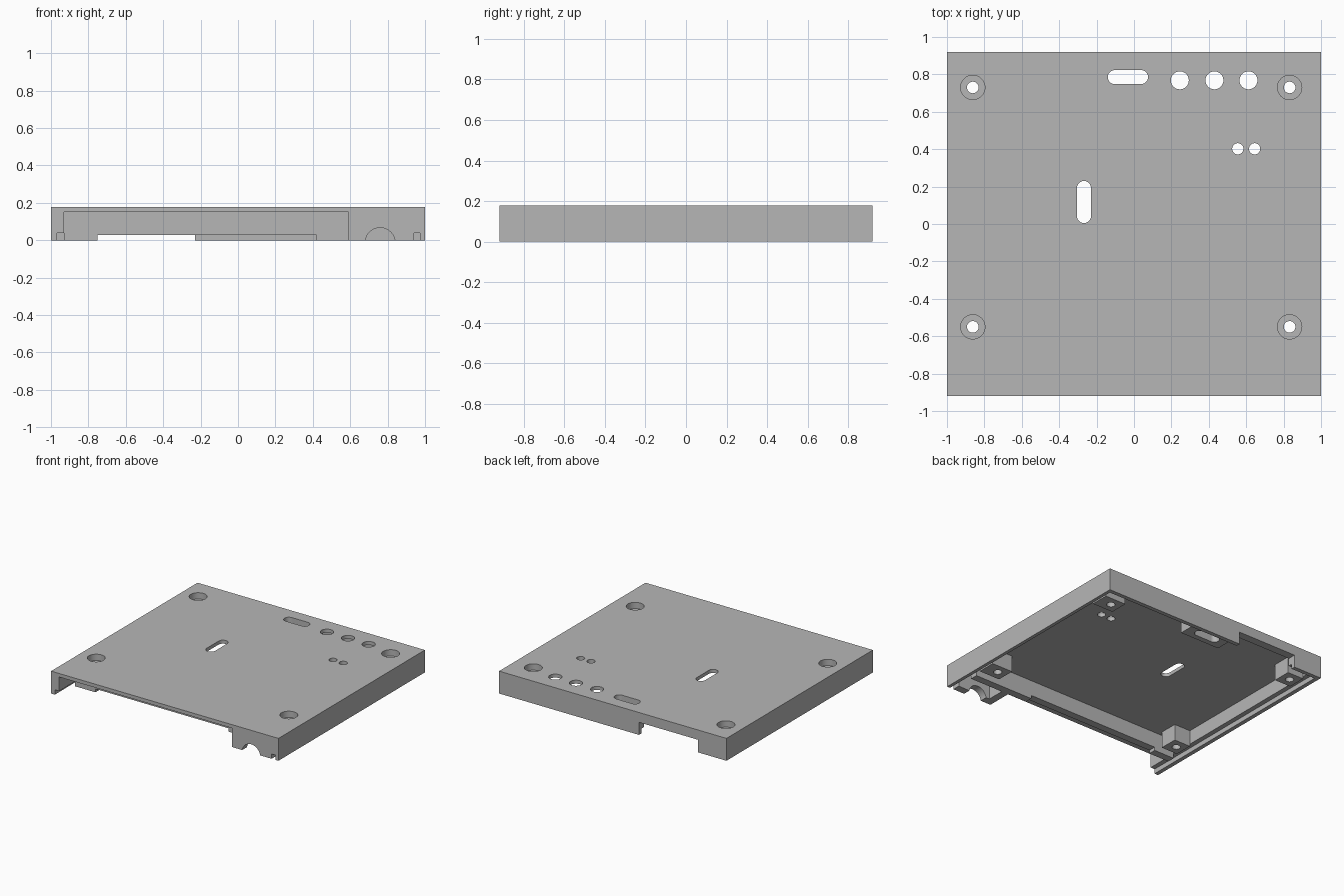
import bpy

cube = bpy.data.objects.get("Cube")
if cube:
    bpy.data.objects.remove(cube, do_unlink=True)

grey = bpy.data.materials.new("plain grey")
grey.use_nodes = True
colour = (0.47, 0.47, 0.47, 1)
grey.diffuse_color = colour
grey.node_tree.nodes["Principled BSDF"].inputs["Base Color"].default_value = colour


def box(name, x0, x1, y0, y1, z0, z1):
    bpy.ops.mesh.primitive_cube_add(size=1, location=((x0 + x1) / 2, (y0 + y1) / 2, (z0 + z1) / 2))
    ob = bpy.context.object
    ob.name = name
    ob.scale = (x1 - x0, y1 - y0, z1 - z0)
    bpy.ops.object.transform_apply(location=True, rotation=False, scale=True)
    return ob


def rod(name, x, y, z, r, depth, tilt=0.0):
    bpy.ops.mesh.primitive_cylinder_add(vertices=40, radius=r, depth=depth,
                                        location=(x, y, z), rotation=(tilt, 0, 0))
    ob = bpy.context.object
    ob.name = name
    bpy.ops.object.transform_apply(location=True, rotation=True, scale=True)
    return ob


def combine(target, part, operation):
    mod = target.modifiers.new(operation.lower(), 'BOOLEAN')
    mod.operation = operation
    mod.solver = 'EXACT'
    mod.object = part
    bpy.context.view_layer.objects.active = target
    bpy.ops.object.modifier_apply(modifier=mod.name)
    bpy.data.objects.remove(part, do_unlink=True)


def add(part):
    combine(lid, part, 'UNION')


def cut(part):
    combine(lid, part, 'DIFFERENCE')


def cut_slot(x0, x1, y0, y1):
    # rounded slot: a straight middle with a round cut at each end
    r = min(x1 - x0, y1 - y0) / 2
    if x1 - x0 > y1 - y0:
        cut(box("slot", x0 + r, x1 - r, y0, y1, -0.1, 0.3))
    else:
        cut(box("slot", x0, x1, y0 + r, y1 - r, -0.1, 0.3))
    for x, y in ((x0 + r, y0 + r), (x1 - r, y1 - r)):
        cut(rod("slot_end", x, y, 0.1, r, 0.4))


# Hollow shell with an open front bay
lid = box("enclosure_lid", -1, 1, -0.92, 0.92, 0, 0.178)
cut(box("cavity", -0.93, 0.94, -0.86, 0.855, -0.1, 0.15))
cut(box("front_opening", -0.93, 0.59, -1, -0.8, -0.1, 0.15))

# Stepped lip along the sides and back
cut(box("left_lip", -0.967, -0.92, -1, 0.887, -0.1, 0.038))
cut(box("right_lip", 0.94, 0.973, -1, 0.887, -0.1, 0.038))
cut(box("back_lip", -0.967, 0.973, 0.84, 0.887, -0.1, 0.038))

# Inner front wall with its raised lower edge, and the cable pocket side
add(box("inner_wall", -0.93, 0.94, -0.72, -0.66, 0, 0.16))
add(box("pocket_wall", 0.59, 0.65, -0.9, -0.69, 0, 0.16))
cut(box("inner_wall_gap", -0.75, 0.42, -0.75, -0.6, -0.1, 0.027))

# Cable arch and back wall notch
cut(rod("cable_arch", 0.76, -0.9, -0.013, 0.08, 0.12, 1.5707963))
cut(box("back_notch", -0.75, -0.23, 0.8, 1, -0.1, 0.1))

# Screw posts
for y in (-0.55, 0.73):
    add(box("left_post", -0.93, -0.787, y - 0.073, y + 0.073, 0.02, 0.16))
    add(box("right_post", 0.757, 0.94, y - 0.073, y + 0.073, 0.02, 0.16))

# Block around the long back slot
add(box("slot_block", -0.205, 0.145, 0.705, 0.865, 0.05, 0.16))

# Counterbored screw holes
for x in (-0.862, 0.832):
    for y in (-0.55, 0.73):
        cut(rod("counterbore", x, y, 0.228, 0.065, 0.2))
        cut(rod("screw_hole", x, y, 0.1, 0.031, 0.4))

# Button holes, indicator holes and slots
for x in (0.245, 0.43, 0.612):
    cut(rod("button_hole", x, 0.768, 0.1, 0.048, 0.4))
for x in (0.555, 0.645):
    cut(rod("indicator_hole", x, 0.402, 0.1, 0.03, 0.4))
cut_slot(-0.14, 0.075, 0.748, 0.823)
cut_slot(-0.305, -0.23, 0.005, 0.23)

lid.data.materials.clear()
lid.data.materials.append(grey)
for face in lid.data.polygons:
    face.material_index = 0
bpy.ops.object.select_all(action='DESELECT')
lid.select_set(True)
bpy.context.view_layer.objects.active = lid
bpy.ops.object.shade_smooth_by_angle(angle=0.5)
